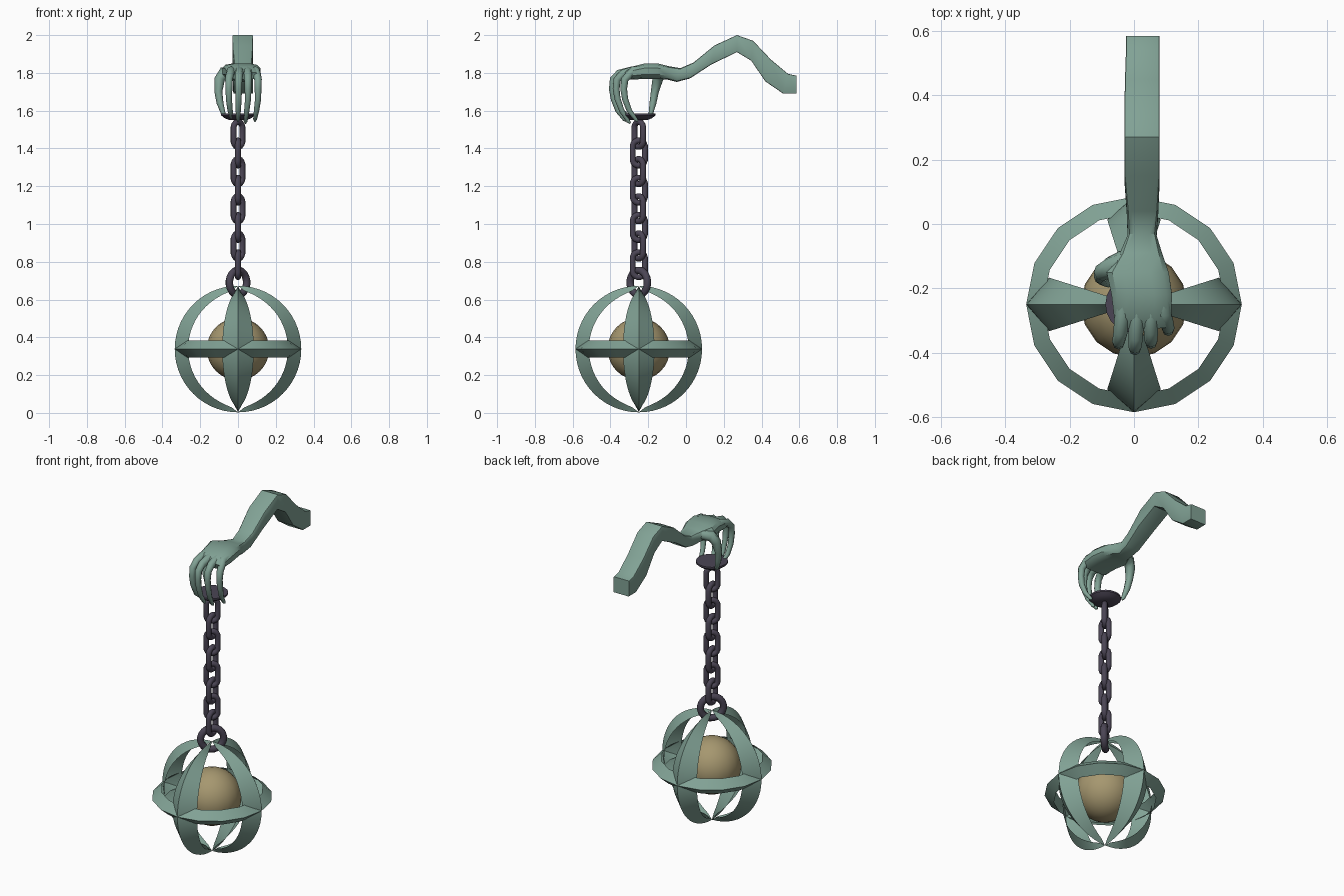
import bpy, bmesh
from math import sin, cos, pi, radians
from mathutils import Vector

if "Cube" in bpy.data.objects:
    bpy.data.objects.remove(bpy.data.objects["Cube"])

CX = Vector((0, -0.25, 0))          # vertical axis of chain and cage
CAGE = Vector((0, -0.25, 0.338))    # cage centre
R = 0.335


def material(name, rgb):
    m = bpy.data.materials.new(name)
    m.diffuse_color = (*rgb, 1)
    m.use_nodes = True
    m.node_tree.nodes["Principled BSDF"].inputs["Base Color"].default_value = m.diffuse_color
    return m


GREEN = material("verdigris", (0.22, 0.36, 0.30))
GOLD = material("brass", (0.38, 0.31, 0.16))
IRON = material("iron", (0.07, 0.06, 0.09))


def finish(name, bm, mat, angle=35):
    bmesh.ops.remove_doubles(bm, verts=bm.verts, dist=1e-5)
    bmesh.ops.recalc_face_normals(bm, faces=bm.faces)
    me = bpy.data.meshes.new(name)
    bm.to_mesh(me)
    bm.free()
    ob = bpy.data.objects.new(name, me)
    bpy.context.collection.objects.link(ob)
    me.materials.append(mat)
    bpy.ops.object.select_all(action='DESELECT')
    ob.select_set(True)
    bpy.context.view_layer.objects.active = ob
    bpy.ops.object.shade_smooth_by_angle(angle=radians(angle))
    return ob


def skin(bm, rings, loop_ring=True, loop_path=False, caps=False):
    """Bridge a list of point rings with quads."""
    vs = [[bm.verts.new(p) for p in r] for r in rings]
    n = len(vs[0])
    for i in range(len(vs) if loop_path else len(vs) - 1):
        a, b = vs[i], vs[(i + 1) % len(vs)]
        for j in range(n if loop_ring else n - 1):
            k = (j + 1) % n
            bm.faces.new((a[j], a[k], b[k], b[j]))
    if caps:
        bm.faces.new(vs[0])
        bm.faces.new(vs[-1])


def tube(name, pts, radii, side, mat, sides=8, closed=False):
    pts = [Vector(p) for p in pts]
    n = len(pts)
    rings = []
    for i, p in enumerate(pts):
        if closed:
            t = pts[(i + 1) % n] - pts[i - 1]
        else:
            t = pts[min(i + 1, n - 1)] - pts[max(i - 1, 0)]
        t.normalize()
        u = (side - t * side.dot(t)).normalized()
        v = t.cross(u)
        rings.append([p + (u * cos(2 * pi * j / sides) + v * sin(2 * pi * j / sides)) * radii[i]
                      for j in range(sides)])
    bm = bmesh.new()
    skin(bm, rings, loop_path=closed, caps=not closed)
    return finish(name, bm, mat, 60)


def link(name, z, azimuth, rad, straight, wire, count=16):
    a = radians(azimuth)
    d, normal = Vector((cos(a), sin(a), 0)), Vector((-sin(a), cos(a), 0))
    pts = []
    for i in range(count):
        t = 2 * pi * (i + 0.5) / count
        h = z + rad * sin(t) + (straight if sin(t) > 0 else -straight)
        pts.append(CX + d * rad * cos(t) + Vector((0, 0, h)))
    tube(name, pts, [wire] * count, normal, IRON, 10, True)


# cage ribs: folded wedge strips running pole to pole
for k in range(4):
    az, half = k * pi / 2, radians(17.5)
    rows = []
    for i in range(29):
        lat = -pi / 2 + pi * i / 28
        c = max(cos(lat), 0.0)
        inner = R - 0.058 * c ** 0.4
        rows.append([CAGE + Vector((cos(az + s * half) * c, sin(az + s * half) * c, sin(lat))) * r
                     for s, r in ((-1, inner), (0, R), (1, inner))])
    bm = bmesh.new()
    skin(bm, rows, loop_ring=False)
    finish(f"cage_rib_{k + 1}", bm, GREEN)

# cage equator band: folded 16-sided ring
bm = bmesh.new()
skin(bm, [[CAGE + Vector((r * cos(pi * i / 8), r * sin(pi * i / 8), z))
           for r, z in ((0.283, -0.045), (R, 0), (0.283, 0.045))] for i in range(16)],
     loop_ring=False, loop_path=True)
finish("cage_band", bm, GREEN)

# ball inside the cage
bm = bmesh.new()
bmesh.ops.create_uvsphere(bm, u_segments=16, v_segments=16, radius=0.165)
bmesh.ops.translate(bm, verts=bm.verts, vec=CAGE)
finish("inner_ball", bm, GOLD)

# chain: big ring, then alternating links
link("cage_ring", 0.69, 45, 0.065, 0.0, 0.02, 20)
for i in range(8):
    link(f"chain_link_{i + 1}", 0.785 + 0.0985 * i, 90 if i % 2 == 0 else 45, 0.033, 0.034, 0.016)

# held plate at the chain top
bm = bmesh.new()
skin(bm, [[CX + Vector((r * cos(2 * pi * j / 20), r * sin(2 * pi * j / 20), z)) for j in range(20)]
          for r, z in ((0.045, 1.55), (0.07, 1.56), (0.089, 1.575), (0.089, 1.585))], caps=True)
finish("chain_plate", bm, IRON)

# arm and palm: sections as top y,z / bottom y,z / left x / right x / corner rounding
SECTIONS = (
    (0.585, 1.785, 0.585, 1.69, -0.025, 0.08, 0.1),
    (0.54, 1.795, 0.515, 1.69, -0.025, 0.08, 0.1),
    (0.45, 1.87, 0.42, 1.755, -0.028, 0.08, 0.1),
    (0.355, 1.97, 0.345, 1.865, -0.03, 0.08, 0.1),
    (0.27, 2.0, 0.27, 1.91, -0.03, 0.08, 0.1),
    (0.15, 1.945, 0.135, 1.845, -0.03, 0.08, 0.15),
    (0.04, 1.855, 0.02, 1.77, -0.022, 0.075, 0.3),
    (-0.03, 1.825, -0.05, 1.752, -0.02, 0.07, 0.45),
    (-0.09, 1.835, -0.10, 1.765, -0.045, 0.088, 0.55),
    (-0.15, 1.85, -0.15, 1.768, -0.085, 0.108, 0.6),
    (-0.22, 1.85, -0.215, 1.768, -0.07, 0.118, 0.6),
    (-0.29, 1.832, -0.28, 1.765, -0.062, 0.116, 0.6),
    (-0.325, 1.805, -0.305, 1.765, -0.055, 0.11, 0.6),
)
rings = []
for ty, tz, by, bz, x0, x1, bev in SECTIONS:
    top, bot = Vector((0, ty, tz)), Vector((0, by, bz))
    mid, up = (top + bot) / 2, (top - bot) / 2
    xm, hx = (x0 + x1) / 2, (x1 - x0) / 2
    q = 1 - bev
    m = 1 - bev * 0.3
    quarter = ((1, q), (m, m), (q, 1))
    ring = []
    for sx, sy, order in ((1, 1, 1), (-1, 1, -1), (-1, -1, 1), (1, -1, -1)):
        ring += [mid + up * (sy * b) + Vector((xm + hx * sx * a, 0, 0)) for a, b in quarter[::order]]
    rings.append(ring)
bm = bmesh.new()
skin(bm, rings, caps=True)
finish("arm_and_palm", bm, GREEN)

# fingers: base x, middle x, tip x, foremost y, tip z
FINGERS = ((-0.036, -0.048, -0.035, -0.372, 1.56), (0.008, 0.003, 0.0, -0.39, 1.545),
           (0.052, 0.053, 0.04, -0.37, 1.535), (0.092, 0.106, 0.09, -0.33, 1.545))
for i, (bx, mx, tx, fy, tz) in enumerate(FINGERS):
    tube(f"finger_{i + 1}",
         [(bx, -0.22, 1.815), (bx, -0.28, 1.81), ((bx + mx) / 2, fy + 0.035, 1.795), (mx, fy + 0.006, 1.765),
          (mx, fy, 1.715), (mx, fy + 0.008, 1.66), ((mx + tx) / 2, fy + 0.03, 1.60),
          (tx, fy + 0.065, tz + 0.008), (tx, fy + 0.075, tz - 0.002)],
         [0.022, 0.025, 0.022, 0.02, 0.018, 0.016, 0.014, 0.01, 0.004], Vector((1, 0, 0)), GREEN)

# thumb
tube("thumb",
     [(-0.03, -0.11, 1.805), (-0.075, -0.135, 1.80), (-0.098, -0.15, 1.765), (-0.104, -0.165, 1.70),
      (-0.095, -0.175, 1.64), (-0.078, -0.186, 1.585), (-0.074, -0.19, 1.572)],
     [0.03, 0.032, 0.028, 0.021, 0.018, 0.012, 0.005], Vector((0, 1, 0)), GREEN)
